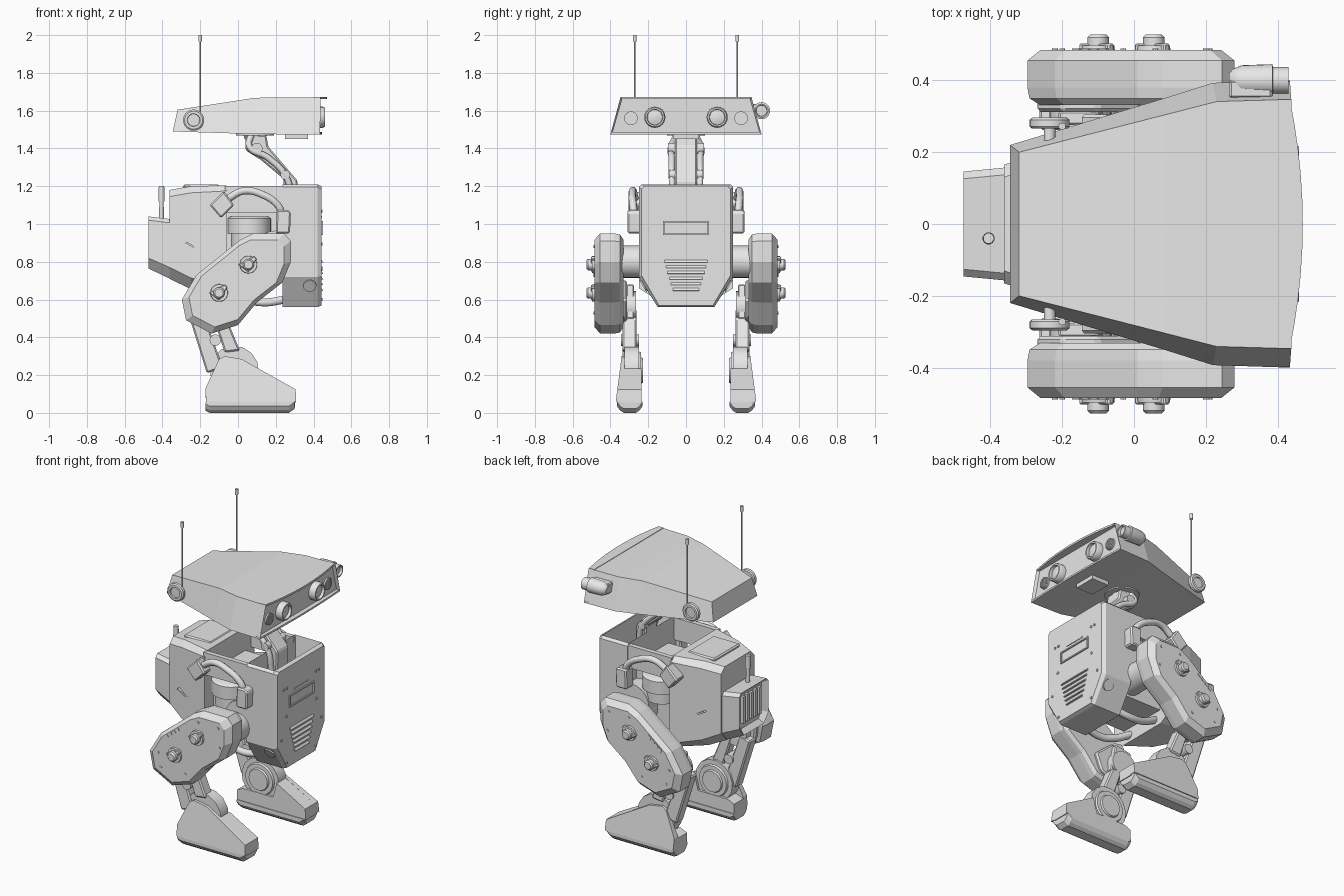
import bpy, bmesh, math
from mathutils import Vector

old = bpy.data.objects.get("Cube")
if old:
    bpy.data.objects.remove(old, do_unlink=True)

grey = bpy.data.materials.new("plain_grey")
grey.use_nodes = True
grey.diffuse_color = (0.8, 0.8, 0.8, 1)
grey.node_tree.nodes["Principled BSDF"].inputs["Base Color"].default_value = (0.8, 0.8, 0.8, 1)


def finish(name, bm, bevel=0.0, smooth=False):
    bmesh.ops.recalc_face_normals(bm, faces=bm.faces)
    me = bpy.data.meshes.new(name)
    bm.to_mesh(me)
    bm.free()
    me.materials.append(grey)
    ob = bpy.data.objects.new(name, me)
    bpy.context.collection.objects.link(ob)
    if bevel:
        m = ob.modifiers.new("edge", 'BEVEL')
        m.width, m.segments = bevel, 1
    if smooth:
        bpy.ops.object.select_all(action='DESELECT')
        ob.select_set(True)
        bpy.context.view_layer.objects.active = ob
        bpy.ops.object.shade_smooth_by_angle(angle=math.radians(35))
    return ob


def loft(name, rings, bevel=0.0, smooth=False, recess=None):
    """Skin equal-sized rings of points; recess = (direction, inset, depth)."""
    bm = bmesh.new()
    rs = [[bm.verts.new(p) for p in r] for r in rings]
    n = len(rs[0])
    for a, b in zip(rs, rs[1:]):
        for i in range(n):
            bm.faces.new((a[i], a[(i + 1) % n], b[(i + 1) % n], b[i]))
    bm.faces.new(rs[0])
    bm.faces.new(rs[-1])
    if recess:
        d, inset, depth = Vector(recess[0]), recess[1], recess[2]
        bmesh.ops.recalc_face_normals(bm, faces=bm.faces)
        bm.normal_update()
        f = max((f for f in bm.faces if f.normal.dot(d) > 0.9), key=lambda f: f.calc_area())
        bmesh.ops.inset_region(bm, faces=[f], thickness=inset)
        bmesh.ops.translate(bm, verts=f.verts, vec=d * -depth)
    return finish(name, bm, bevel, smooth)


def prism(name, pts, y0, y1, bevel=0.0):
    return loft(name, [[(x, y, z) for x, z in pts] for y in (y0, y1)], bevel)


def box(name, lo, hi, bevel=0.0):
    (a, b, c), (d, e, f) = lo, hi
    return prism(name, [(a, c), (d, c), (d, f), (a, f)], b, e, bevel)


def lathe(name, base, axis, prof, n=24):
    """Stack circles of (distance along axis, radius)."""
    base, ax = Vector(base), Vector(axis).normalized()
    u = ax.orthogonal().normalized()
    v = ax.cross(u)
    ring = lambda t, r: [base + ax * t + (u * math.cos(k * math.tau / n) + v * math.sin(k * math.tau / n)) * r
                         for k in range(n)]
    return loft(name, [ring(t, r) for t, r in prof], smooth=True)


def rod(name, p, q, r, n=16):
    d = Vector(q) - Vector(p)
    return lathe(name, p, d, [(0, r), (d.length, r)], n)


def hose(name, pts, r):
    cu = bpy.data.curves.new(name, 'CURVE')
    cu.dimensions = '3D'
    cu.bevel_depth, cu.bevel_resolution, cu.resolution_u = r, 3, 8
    cu.use_fill_caps = True
    sp = cu.splines.new('BEZIER')
    sp.bezier_points.add(len(pts) - 1)
    for b, p in zip(sp.bezier_points, pts):
        b.co = p
        b.handle_left_type = b.handle_right_type = 'AUTO'
    cu.materials.append(grey)
    ob = bpy.data.objects.new(name, cu)
    bpy.context.collection.objects.link(ob)


def section(x, w, top, side, bottom, wb, c=0.015):
    """Body cross-section: vertical sides, chamfered underneath."""
    half = [(w - c, top), (w, top - c), (w, side), (wb, bottom)]
    return [(x, y, z) for y, z in half] + [(x, -y, z) for y, z in reversed(half)]


# Head: wedge shell with a recessed face and a bowed brow
def head_ring(xb, xt, wb, wt, zb, zt):
    return [(xb, wb, zb), (xt, wt, zt), (xt, -wt, zt), (xb, -wb, zb)]

loft("head_shell", [head_ring(-0.345, -0.32, 0.22, 0.2, 1.49, 1.605), head_ring(0.09, 0.09, 0.352, 0.305, 1.476, 1.668),
                    head_ring(0.22, 0.23, 0.393, 0.341, 1.475, 1.67), head_ring(0.434, 0.438, 0.4, 0.347, 1.475, 1.67)],
     recess=((1, 0, 0), 0.012, 0.018))
for name, w, z0, z1, reach in (("head_brow", 0.347, 1.661, 1.673, 0.47), ("head_chin", 0.398, 1.475, 1.486, 0.446)):
    arc = [(reach - (reach - 0.434) * (k / 5) ** 2, w * k / 5) for k in range(-5, 6)] + [(0.40, w), (0.40, -w)]
    loft(name, [[(x, y, z) for x, y in arc] for z in (z0, z1)])
box("head_under_box", (0.25, -0.07, 1.45), (0.37, 0.07, 1.48))
lathe("head_swivel", (0.09, 0, 1.45), (0, 0, 1), [(0, 0.055), (0.018, 0.06), (0.018, 0.1), (0.03, 0.1)])

# Eyes and speaker grilles
for s, side in ((1, "left"), (-1, "right")):
    lathe(side + "_eye_ring", (0.415, 0.165 * s, 1.565), (1, 0, 0),
          [(0, 0.056), (0.035, 0.056), (0.045, 0.05), (0.045, 0.042), (0.028, 0.04), (0.034, 0.02)])
    lathe(side + "_speaker", (0.41, 0.292 * s, 1.56), (1, 0, 0), [(0, 0.036), (0.018, 0.036)])
    for k in range(-2, 3):
        h = 0.032 - 0.004 * k ** 2
        box(side + "_speaker_bar", (0.425, 0.292 * s + 0.012 * k - 0.003, 1.56 - h), (0.434, 0.292 * s + 0.012 * k + 0.003, 1.56 + h))
    # Antenna and its round mount on a short stem
    lathe(side + "_antenna_mount", (-0.235, 0.2 * s, 1.55), (0, s, 0),
          [(0, 0.016), (0.066, 0.016), (0.066, 0.05), (0.072, 0.056), (0.09, 0.056), (0.096, 0.048), (0.096, 0.034), (0.088, 0.032)])
    rod(side + "_antenna", (-0.2, 0.272 * s, 1.53), (-0.2, 0.272 * s, 1.97), 0.0045, 8)
    rod(side + "_antenna_tip", (-0.2, 0.272 * s, 1.965), (-0.2, 0.272 * s, 2.0), 0.01, 12)

# Lamp on the left of the head only
lathe("lamp_housing", (0.265, 0.4, 1.6), (1, 0, 0),
      [(0, 0.02), (0.01, 0.032), (0.035, 0.042), (0.12, 0.045), (0.122, 0.037), (0.165, 0.037), (0.165, 0.03), (0.15, 0.028)])
box("lamp_bracket", (0.265, 0.35, 1.57), (0.385, 0.4, 1.635), 0.006)

# Neck
prism("neck_arm", [(0.04, 1.47), (0.15, 1.47), (0.16, 1.41), (0.315, 1.23), (0.31, 1.06), (0.24, 1.06),
                   (0.24, 1.24), (0.12, 1.34), (0.04, 1.39)], -0.058, 0.058, 0.008)
for s in (1, -1):
    hose("neck_hose", [(0.07, 0.05 * s, 1.47), (0.06, 0.078 * s, 1.41), (0.16, 0.075 * s, 1.35),
                       (0.26, 0.075 * s, 1.24), (0.28, 0.065 * s, 1.1)], 0.017)
    rod("neck_pivot", (0.1, 0, 1.4), (0.1, 0.095 * s, 1.4), 0.03)
    rod("neck_elbow", (0.25, 0, 1.26), (0.25, 0.09 * s, 1.26), 0.025)

# Body: open-topped chest, narrow middle, tapering rear hull and rear pack
loft("chest", [section(0.235, 0.25, 1.21, 0.72, 0.56, 0.15), section(0.42, 0.25, 1.21, 0.72, 0.56, 0.15),
               section(0.442, 0.235, 1.2, 0.727, 0.568, 0.142)], recess=((0, 0, 1), 0.02, 0.14))
box("body_core", (-0.08, -0.16, 0.7), (0.24, 0.16, 1.06))
loft("rear_hull", [section(-0.06, 0.25, 1.205, 0.66, 0.61, 0.17, 0.03), section(-0.25, 0.203, 1.2, 0.715, 0.655, 0.13, 0.035),
                   section(-0.362, 0.165, 1.18, 0.77, 0.71, 0.11, 0.035)])
box("rear_hatch", (-0.29, -0.13, 1.18), (-0.1, 0.13, 1.209), 0.008)
loft("rear_pack", [section(-0.25, 0.19, 1.02, 0.715, 0.655, 0.125, 0.02), section(-0.35, 0.158, 1.025, 0.765, 0.705, 0.105, 0.02),
                   section(-0.475, 0.146, 1.04, 0.82, 0.765, 0.1, 0.02)], recess=((-1, 0, 0), 0.03, 0.03))
for k in range(5):
    y = -0.08 + 0.04 * k
    box("rear_vent_bar", (-0.466, y - 0.01, 0.83), (-0.44, y + 0.01, 1.0))
lathe("rear_mast", (-0.405, -0.04, 1.03), (0, 0, 1), [(0, 0.013), (0.09, 0.012), (0.09, 0.017), (0.17, 0.015)], 12)

# Chest panel: display slot, louvres and bolts
def frame(name, x0, x1, w, z0, z1, t):
    for lo, hi in (((-w, z0), (w, z0 + t)), ((-w, z1 - t), (w, z1)), ((-w, z0), (-w + t, z1)), ((w - t, z0), (w, z1))):
        box(name, (x0, lo[0], lo[1]), (x1, hi[0], hi[1]))

frame("display_frame", 0.435, 0.45, 0.122, 0.942, 1.017, 0.008)
box("display_cap", (0.435, -0.07, 1.035), (0.446, 0.07, 1.043))
for k in range(6):
    z, w = 0.645 + 0.03 * k, 0.07 + 0.009 * k
    prism("chest_louvre", [(0.435, z), (0.452, z + 0.002), (0.435, z + 0.024)], -w, w)
for s in (1, -1):
    for y, z in ((0.175, 1.07), (0.145, 1.07), (0.15, 0.895), (0.145, 0.6), (0.2, 0.76)):
        rod("chest_bolt", (0.435, y * s, z), (0.447, y * s, z), 0.008, 8)


# Everything repeated on both flanks, including the legs
def scaled(pts, k, cx=-0.01, cz=0.69):
    return [(cx + (x - cx) * k, cz + (z - cz) * k) for x, z in pts]

thigh = [(0.08, 0.95), (0.245, 0.95), (0.28, 0.91), (0.28, 0.8), (0.235, 0.69), (0.1, 0.585), (0.0, 0.465), (-0.14, 0.42),
         (-0.275, 0.49), (-0.297, 0.6), (-0.22, 0.73), (0.01, 0.915)]
foot = [(-0.17, 0.06), (-0.172, 0.13), (-0.1, 0.285), (-0.07, 0.3), (0.02, 0.285), (0.045, 0.27), (0.305, 0.125), (0.308, 0.06)]

for s, side in ((1, "left"), (-1, "right")):
    def pr(name, pts, a, b, bevel=0.0):
        return prism(side + "_" + name, pts, a * s, b * s, bevel)

    def pin(name, x, z, a, b, r, n=24):
        return rod(side + "_" + name, (x, a * s, z), (x, b * s, z), r, n)

    # Flank panel, hose and its two end blocks
    pr("flank_panel", [(-0.07, 1.06), (0.24, 1.06), (0.24, 1.2), (-0.07, 1.2)], 0.215, 0.245)
    pr("rear_hose_block", [(-0.15, 1.1), (-0.09, 1.03), (-0.02, 1.1), (-0.075, 1.175)], 0.225, 0.305, 0.008)
    pr("front_hose_block", [(0.2, 0.95), (0.275, 0.95), (0.28, 1.06), (0.265, 1.075), (0.205, 1.075)], 0.235, 0.31, 0.008)
    hose(side + "_hose", [(-0.06, 0.27 * s, 1.13), (0.03, 0.28 * s, 1.175), (0.13, 0.285 * s, 1.155),
                          (0.21, 0.28 * s, 1.1), (0.235, 0.275 * s, 1.05)], 0.02)
    rod(side + "_flank_grille", (0.38, 0.21 * s, 0.682), (0.38, 0.228 * s, 0.671), 0.035)
    pr("flank_slot", [(-0.28, 0.9), (-0.27, 0.905), (-0.155, 0.84), (-0.165, 0.833)], 0.18, 0.215)

    # Hip motor and joint
    lathe(side + "_hip_motor", (0.06, 0.15 * s, 0.88), (0, 0, 1), [(0, 0.095), (0.07, 0.095), (0.07, 0.115), (0.15, 0.115), (0.16, 0.1)])
    pin("hip_disc", 0.2, 0.85, 0.15, 0.25, 0.115)
    pin("hip_axle", 0.17, 0.8, 0.14, 0.35, 0.085)
    hose(side + "_belly_hose", [(0.25, 0.13 * s, 0.6), (0.14, 0.14 * s, 0.585), (0.05, 0.13 * s, 0.6), (-0.07, 0.11 * s, 0.66)], 0.022)

    # Thigh cover with chamfered faces, knobs, slots and bolts
    loft(side + "_thigh_cover", [[(x, y * s, z) for x, z in scaled(thigh, k)]
                                 for y, k in ((0.332, 0.88), (0.35, 0.98), (0.38, 1), (0.455, 1), (0.485, 0.87))])
    pr("thigh_inner_block", [(-0.26, 0.52), (-0.13, 0.45), (-0.02, 0.5), (0.02, 0.6), (-0.1, 0.7), (-0.2, 0.7), (-0.27, 0.6)], 0.312, 0.36, 0.01)
    for x, z in ((0.055, 0.785), (-0.1, 0.635)):
        lathe(side + "_thigh_knob", (x, 0.475 * s, z), (0, s, 0), [(0, 0.048), (0.022, 0.045), (0.022, 0.03), (0.045, 0.03), (0.053, 0.022)])
        pr("knob_fin", [(x - 0.055, z), (x, z - 0.04), (x + 0.045, z + 0.03), (x + 0.03, z + 0.045)], 0.48, 0.503, 0.004)
    for x, z in ((0.2, 0.88), (0.21, 0.76), (-0.03, 0.53), (-0.2, 0.53), (-0.22, 0.62), (0.06, 0.88)):
        pin("thigh_bolt", x, z, 0.47, 0.489, 0.008, 8)
    for k in range(4):
        x, z = -0.165 + 0.025 * k, 0.72 + 0.02 * k
        pr("thigh_slot", [(x, z), (x + 0.02, z + 0.015), (x + 0.012, z + 0.03), (x - 0.008, z + 0.015)], 0.47, 0.489)

    # Knee and shin
    pin("knee_hub", -0.15, 0.56, 0.265, 0.35, 0.085)
    pr("knee_plate", [(-0.21, 0.66), (-0.1, 0.68), (-0.06, 0.5), (-0.2, 0.46)], 0.275, 0.315, 0.006)
    pr("rear_shin", [(-0.265, 0.53), (-0.19, 0.55), (-0.08, 0.24), (-0.165, 0.21)], 0.262, 0.335, 0.008)
    pr("front_shin", [(-0.14, 0.53), (-0.06, 0.5), (0.01, 0.33), (-0.07, 0.32)], 0.262, 0.335, 0.008)
    pin("shin_pivot", -0.12, 0.385, 0.25, 0.345, 0.03)

    # Ankle discs
    pin("ankle_drum", -0.02, 0.225, 0.25, 0.325, 0.13, 14)
    lathe(side + "_ankle_cap", (-0.02, 0.25 * s, 0.225), (0, -s, 0), [(0, 0.1), (0.012, 0.095), (0.012, 0.07), (0.022, 0.065)])

    # Foot: tall outer cover, sloping toe wedge and rounded sole
    loft(side + "_foot_cover", [[(x, (0.372 - (z - 0.06) * 0.13 if out else 0.325) * s, z) for x, z in foot] for out in (0, 1)])
    pr("foot_wedge", [(-0.17, 0.055), (-0.172, 0.12), (-0.13, 0.14), (0.08, 0.14), (0.105, 0.235), (0.305, 0.125), (0.308, 0.055)], 0.235, 0.34)
    sole = [(-0.17, 0.06), (-0.172, 0.02), (-0.15, 0.008), (0.27, 0.008), (0.3, 0.03), (0.303, 0.06)]
    loft(side + "_sole", [[(x, y * s, max(0, z - d) if z < 0.05 else z) for x, z in sole]
                          for y, d in ((0.23, -0.028), (0.245, -0.006), (0.265, 0.008), (0.33, 0.008), (0.35, -0.006), (0.366, -0.028))])
